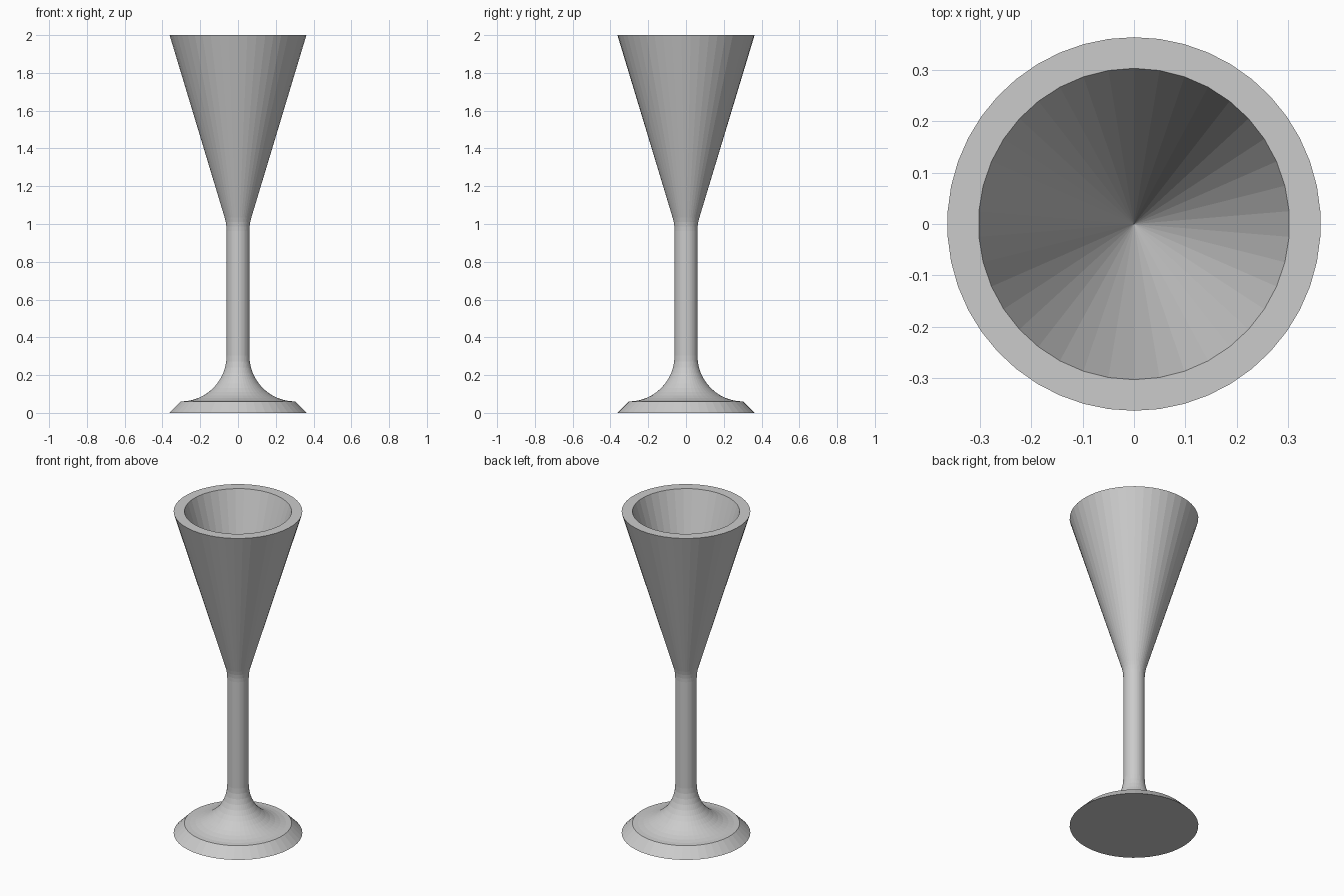
import bpy, bmesh
from math import sin, cos, pi, tan, atan2

if "Cube" in bpy.data.objects:
    bpy.data.objects.remove(bpy.data.objects["Cube"])

U = 0.0605                       # stem radius and wall thickness
BASE_R, RIM_R, LIP_R = 6 * U, 6 * U, 5 * U
TOP, WAIST = 2.0, 1.0            # rim height, where cone and stem lines meet
FILLET = 4 * U
OUTER_SIDES, INNER_SIDES = 46, 38


def arc(cx, cz, r, a0, a1, steps):
    """Points of a circular arc in the profile plane."""
    return [(cx + r * cos(a0 + (a1 - a0) * i / steps),
             cz + r * sin(a0 + (a1 - a0) * i / steps)) for i in range(steps + 1)]


def ring(bm, radius, z, sides):
    return [bm.verts.new((radius * cos(2 * pi * i / sides + pi / 2),
                          radius * sin(2 * pi * i / sides + pi / 2), z))
            for i in range(sides)]


# Outer profile: bevelled foot, concave sweep, stem, blended flare to the rim
flare = atan2(RIM_R - U, TOP - WAIST)
tangent = FILLET * tan(flare / 2)
profile = [(BASE_R, 0)]
profile += arc(LIP_R, LIP_R, FILLET, 1.5 * pi, pi, 12)
profile += arc(U + FILLET, WAIST - tangent, FILLET, pi, pi - flare, 3)
profile.append((RIM_R, TOP))

bm = bmesh.new()
rings = [ring(bm, r, z, OUTER_SIDES) for r, z in profile]
for low, high in zip(rings, rings[1:]):
    for i in range(OUTER_SIDES):
        j = (i + 1) % OUTER_SIDES
        bm.faces.new((low[i], low[j], high[j], high[i]))
bm.faces.new(rings[0][::-1])     # underside

# Conical bowl interior
inner = ring(bm, LIP_R, TOP, INNER_SIDES)
tip = bm.verts.new((0, 0, WAIST))
for i in range(INNER_SIDES):
    bm.faces.new((inner[i], inner[(i + 1) % INNER_SIDES], tip))

# Flat rim joining the outer and inner edges
edges = [e for e in bm.edges if e.is_boundary]
bmesh.ops.triangle_fill(bm, edges=edges, use_beauty=True, normal=(0, 0, 1))
bmesh.ops.recalc_face_normals(bm, faces=bm.faces)

mesh = bpy.data.meshes.new("goblet")
bm.to_mesh(mesh)
bm.free()
goblet = bpy.data.objects.new("goblet", mesh)
bpy.context.collection.objects.link(goblet)
